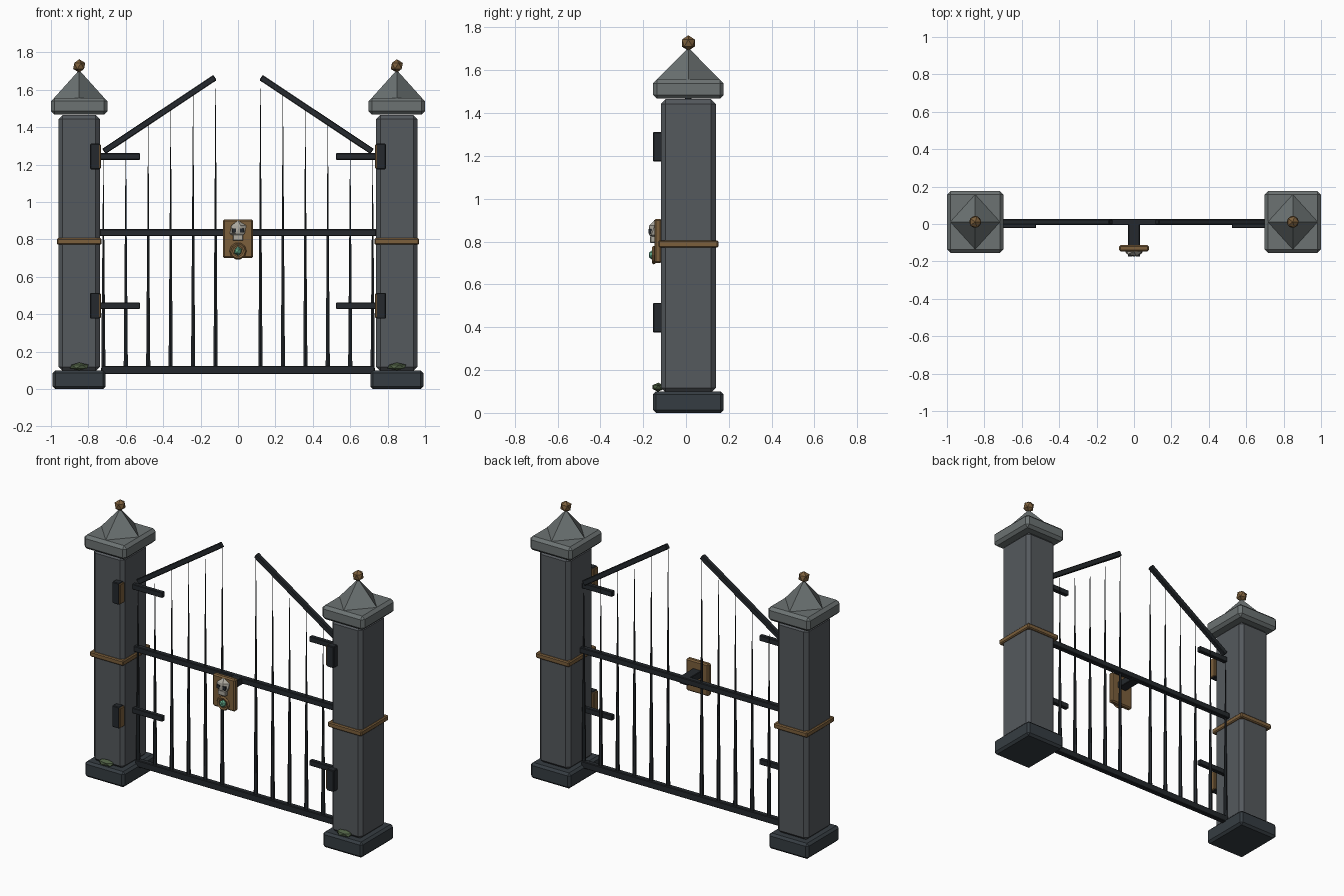
import bpy, math
from mathutils import Vector

if "Cube" in bpy.data.objects:
    bpy.data.objects.remove(bpy.data.objects["Cube"])

YC = 0.011  # depth centre of pillars and gate


def mat(name, r, g, b):
    m = bpy.data.materials.new(name)
    m.diffuse_color = (r, g, b, 1)
    m.use_nodes = True
    m.node_tree.nodes["Principled BSDF"].inputs["Base Color"].default_value = m.diffuse_color
    return m


STONE = mat("stone", 0.09, 0.1, 0.11)
DARK = mat("dark_stone", 0.036, 0.046, 0.054)
CAP = mat("cap_stone", 0.15, 0.17, 0.17)
BRASS = mat("brass", 0.2, 0.115, 0.045)
IRON = mat("iron", 0.018, 0.022, 0.026)
BONE = mat("bone", 0.42, 0.4, 0.35)
GEM = mat("green_gem", 0.12, 0.4, 0.25)
MOSS = mat("moss", 0.08, 0.12, 0.06)


def finish(name, m, bevel=0):
    o = bpy.context.object
    o.name = name
    o.data.materials.append(m)
    if bevel:
        b = o.modifiers.new("bevel", 'BEVEL')
        b.width = bevel
        b.segments = 1
    return o


def box(name, c, size, m, bevel=0.0, rot=(0, 0, 0)):
    bpy.ops.mesh.primitive_cube_add(size=1, location=c, rotation=rot)
    o = bpy.context.object
    # size goes into the mesh so that bevels stay even
    for v in o.data.vertices:
        v.co = Vector(a * b for a, b in zip(v.co, size))
    return finish(name, m, bevel)


def cone(name, c, r1, r2, h, n, m, rot=(0, 0, 0), scale=(1, 1, 1)):
    bpy.ops.mesh.primitive_cone_add(vertices=n, radius1=r1, radius2=r2, depth=h,
                                    location=c, rotation=rot)
    bpy.context.object.scale = scale
    return finish(name, m)


def ico(name, c, radii, m, sub=1):
    bpy.ops.mesh.primitive_ico_sphere_add(subdivisions=sub, radius=1, location=c)
    bpy.context.object.scale = radii
    return finish(name, m)


A, B = (0.717, 1.27), (0.123, 1.665)  # ends of the sloping top rail
slope = math.atan2(B[1] - A[1], A[0] - B[0])
length = math.hypot(A[0] - B[0], A[1] - B[1])

for s, side in ((-1, "left"), (1, "right")):
    px = s * 0.849
    # pillar
    box(f"pillar_base_{side}", (px, YC, 0.05), (0.283, 0.33, 0.1), DARK, 0.014)
    box(f"pillar_shaft_{side}", (px, YC, 0.78), (0.22, 0.256, 1.37), STONE, 0.022)
    box(f"pillar_band_{side}", (px, YC, 0.789), (0.24, 0.28, 0.034), BRASS, 0.006)
    box(f"cap_slab_{side}", (px, YC, 1.512), (0.301, 0.33, 0.09), CAP, 0.018)
    cone(f"cap_pyramid_{side}", (px, YC, 1.63), 0.135, 0, 0.15, 4, CAP, scale=(1, 1.1, 1))
    ico(f"finial_{side}", (px, YC, 1.727), (0.036, 0.036, 0.036), BRASS)
    ico(f"moss_{side}", (px, -0.13, 0.12), (0.056, 0.03, 0.021), MOSS)

    # hinges
    for i, z in enumerate((0.445, 1.243)):
        box(f"hinge_plate_{side}_{i}", (s * 0.765, -0.132, z), (0.05, 0.045, 0.138), IRON, 0.004)
        box(f"hinge_pin_{side}_{i}", (s * 0.744, -0.13, z), (0.022, 0.045, 0.13), BRASS, 0.004)
        box(f"hinge_strap_{side}_{i}", (s * 0.632, -0.009, z), (0.215, 0.027, 0.035), IRON, 0.003)

    # sloping top rail
    box(f"top_rail_{side}", (s * (A[0] + B[0]) / 2, YC, (A[1] + B[1]) / 2),
        (length, 0.03, 0.033), IRON, 0.004, rot=(0, s * slope, 0))

    # tapering spikes
    for i in range(6):
        x = 0.12 * (i + 1)
        top = A[1] + (A[0] - x) * math.tan(slope) - 0.01
        cone(f"spike_{side}_{i}", (s * x, YC, (top + 0.1) / 2), 0.013, 0.0008, top - 0.1, 6, IRON)

# horizontal rails
box("bottom_rail", (0, YC, 0.102), (1.46, 0.034, 0.044), IRON, 0.004)
box("middle_rail", (0, YC, 0.836), (1.48, 0.034, 0.038), IRON, 0.004)

# lock: stem, plate, skull ornament, ring and gem
box("lock_stem", (0, -0.048, 0.832), (0.062, 0.145, 0.045), IRON, 0.003)
box("lock_plate", (0, -0.13, 0.803), (0.16, 0.034, 0.207), BRASS, 0.008)
ico("ornament_head", (0, -0.147, 0.852), (0.049, 0.029, 0.049), BONE)
box("ornament_jaw", (0, -0.153, 0.81), (0.056, 0.03, 0.034), BONE, 0.004)
for s in (-1, 1):
    box("ornament_eye", (s * 0.021, -0.165, 0.848), (0.02, 0.018, 0.022), IRON)
bpy.ops.mesh.primitive_torus_add(major_segments=10, minor_segments=5, major_radius=0.036,
                                 minor_radius=0.01, location=(0, -0.15, 0.737),
                                 rotation=(math.pi / 2, 0, 0))
finish("lock_ring", BRASS)
ico("lock_gem", (0, -0.154, 0.737), (0.023, 0.022, 0.025), GEM)
